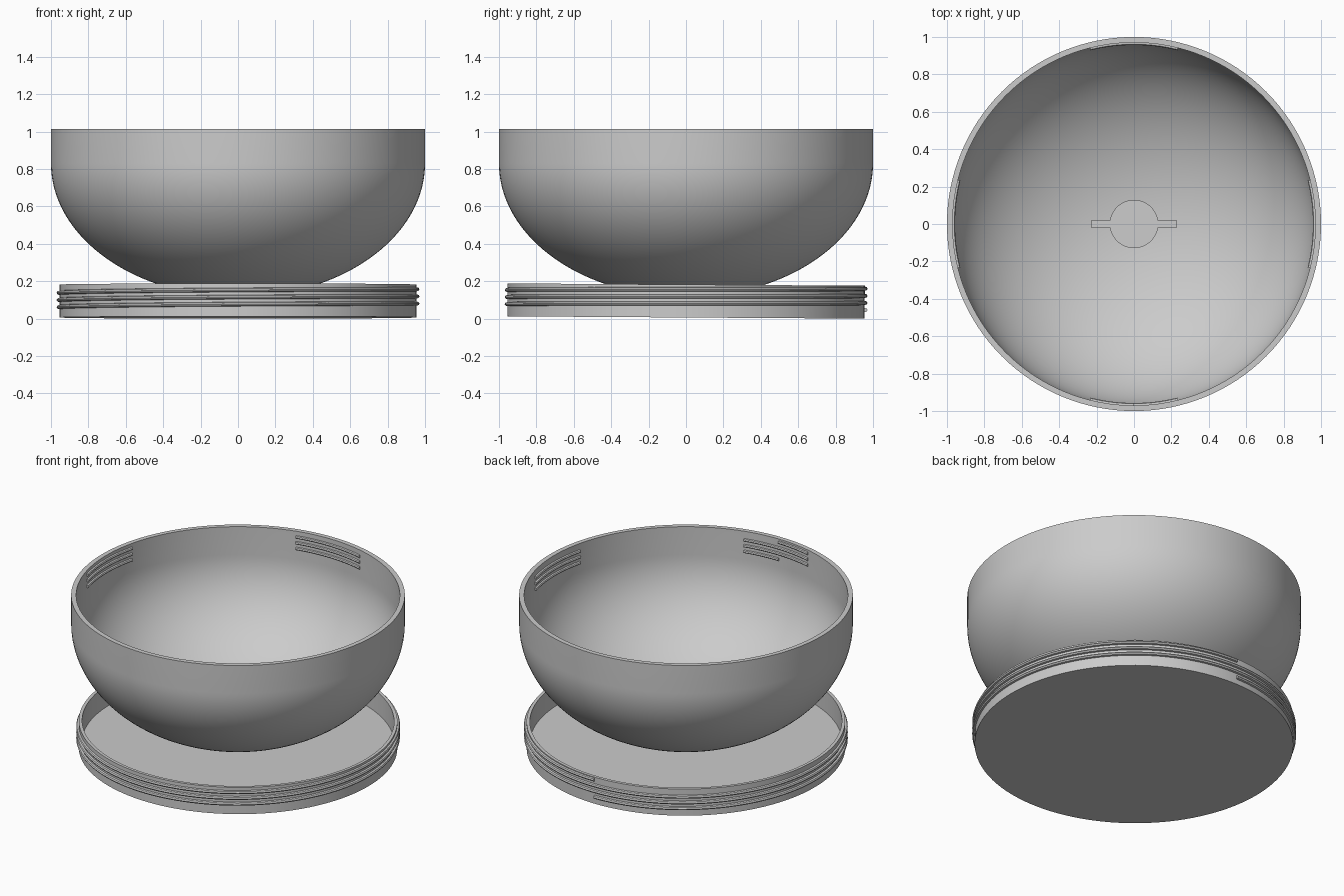
import bpy, bmesh, math
from mathutils import Matrix

if "Cube" in bpy.data.objects:
    bpy.data.objects.remove(bpy.data.objects["Cube"])

grey = bpy.data.materials.new("light grey plastic")
grey.diffuse_color = (0.6, 0.6, 0.6, 1)
grey.use_nodes = True
grey.node_tree.nodes["Principled BSDF"].inputs["Base Color"].default_value = grey.diffuse_color
SEG = 128


def finish(bm, name):
    bmesh.ops.remove_doubles(bm, verts=bm.verts, dist=1e-5)
    bmesh.ops.recalc_face_normals(bm, faces=bm.faces)
    me = bpy.data.meshes.new(name)
    bm.to_mesh(me)
    bm.free()
    me.materials.append(grey)
    ob = bpy.data.objects.new(name, me)
    bpy.context.collection.objects.link(ob)
    return ob


def smooth(ob):
    bpy.ops.object.select_all(action='DESELECT')
    ob.select_set(True)
    bpy.context.view_layer.objects.active = ob
    bpy.ops.object.shade_smooth_by_angle(angle=math.radians(35))


def lathe(name, profile):
    """Turn an (r, z) profile around the z axis."""
    bm = bmesh.new()
    vs = [bm.verts.new((r, 0, z)) for r, z in profile]
    es = [bm.edges.new(p) for p in zip(vs, vs[1:])]
    bmesh.ops.spin(bm, geom=vs + es, cent=(0, 0, 0), axis=(0, 0, 1),
                   angle=2 * math.pi, steps=SEG, use_duplicate=False)
    return finish(bm, name)


def thread(bm, radius, rib, z0, pitch, start, a0, a1, sides=8):
    """Sweep a round rib along a helix from turn angle a0 to a1 (degrees)."""
    n = max(2, round((a1 - a0) / 2.5))
    rings = []
    for i in range(n + 1):
        a = a0 + (a1 - a0) * i / n
        t, z = math.radians(start + a), z0 + pitch * a / 360
        ring = []
        for k in range(sides):
            s = 2 * math.pi * k / sides
            r = radius + rib * math.cos(s)
            ring.append(bm.verts.new((r * math.cos(t), r * math.sin(t), z + 0.75 * rib * math.sin(s))))
        rings.append(ring)
    for p, q in zip(rings, rings[1:]):
        for k in range(sides):
            m = (k + 1) % sides
            bm.faces.new((p[k], p[m], q[m], q[k]))
    bm.faces.new(rings[0])
    bm.faces.new(rings[-1])


# Bowl: straight rim band above a half ellipsoid shell
RIM, MID = 1.015, 0.83


def dome(r, b, n=40):
    return [(r * math.cos(i / n * math.pi / 2), MID - b * math.sin(i / n * math.pi / 2))
            for i in range(n + 1)]


outer, inner = dome(1.0, 0.715), dome(0.97, 0.685)
bowl = lathe("bowl", outer[::-1] + [(1.0, RIM), (0.97, RIM)] + inner)

# Keyhole opening in the bowl bottom: round hole with a slot on two sides
R, W, L = 0.127, 0.019, 0.228
bm = bmesh.new()
g = math.asin(W / R)
pts = []
for side in (0, math.pi):
    c = math.cos(side)
    pts += [(c * L, -c * W), (c * L, c * W)]
    pts += [(R * math.cos(side + g + (math.pi - 2 * g) * i / 24),
             R * math.sin(side + g + (math.pi - 2 * g) * i / 24)) for i in range(25)]
face = bm.faces.new([bm.verts.new((x, y, 0.05)) for x, y in pts])
ext = bmesh.ops.extrude_face_region(bm, geom=[face])
bmesh.ops.translate(bm, vec=(0, 0, 0.2),
                    verts=[v for v in ext["geom"] if isinstance(v, bmesh.types.BMVert)])
cutter = finish(bm, "keyhole_cutter")
cutter.hide_render = True
mod = bowl.modifiers.new("keyhole", 'BOOLEAN')
mod.operation, mod.object, mod.solver = 'DIFFERENCE', cutter, 'EXACT'
bpy.context.view_layer.objects.active = bowl
bpy.ops.object.modifier_apply(modifier=mod.name)
bpy.data.objects.remove(cutter)
smooth(bowl)

# Bowl thread: three turns from the front, kept only in four short sectors
bm = bmesh.new()
for q in range(13):
    thread(bm, 0.97, 0.013, 0.88, 0.038, -90,
           max(0, q * 90 - 14), min(1080, q * 90 + 14))
smooth(finish(bm, "bowl_thread"))

# Lid: shallow cup, with three full turns of thread from the back
lid = lathe("lid", [(0, 0), (0.955, 0), (0.955, 0.176), (0.935, 0.176), (0.935, 0.035), (0, 0.035)])
bm = bmesh.new()
thread(bm, 0.955, 0.015, 0.046, 0.038, 90, 0, 1080)
lid_thread = finish(bm, "lid_thread")

# The lid rests very slightly tilted, raised at the front
tilt = Matrix.Translation((0, 0, 0.0062)) @ Matrix.Rotation(-0.0065, 4, 'X')
for ob in (lid, lid_thread):
    ob.data.transform(tilt)
    smooth(ob)
